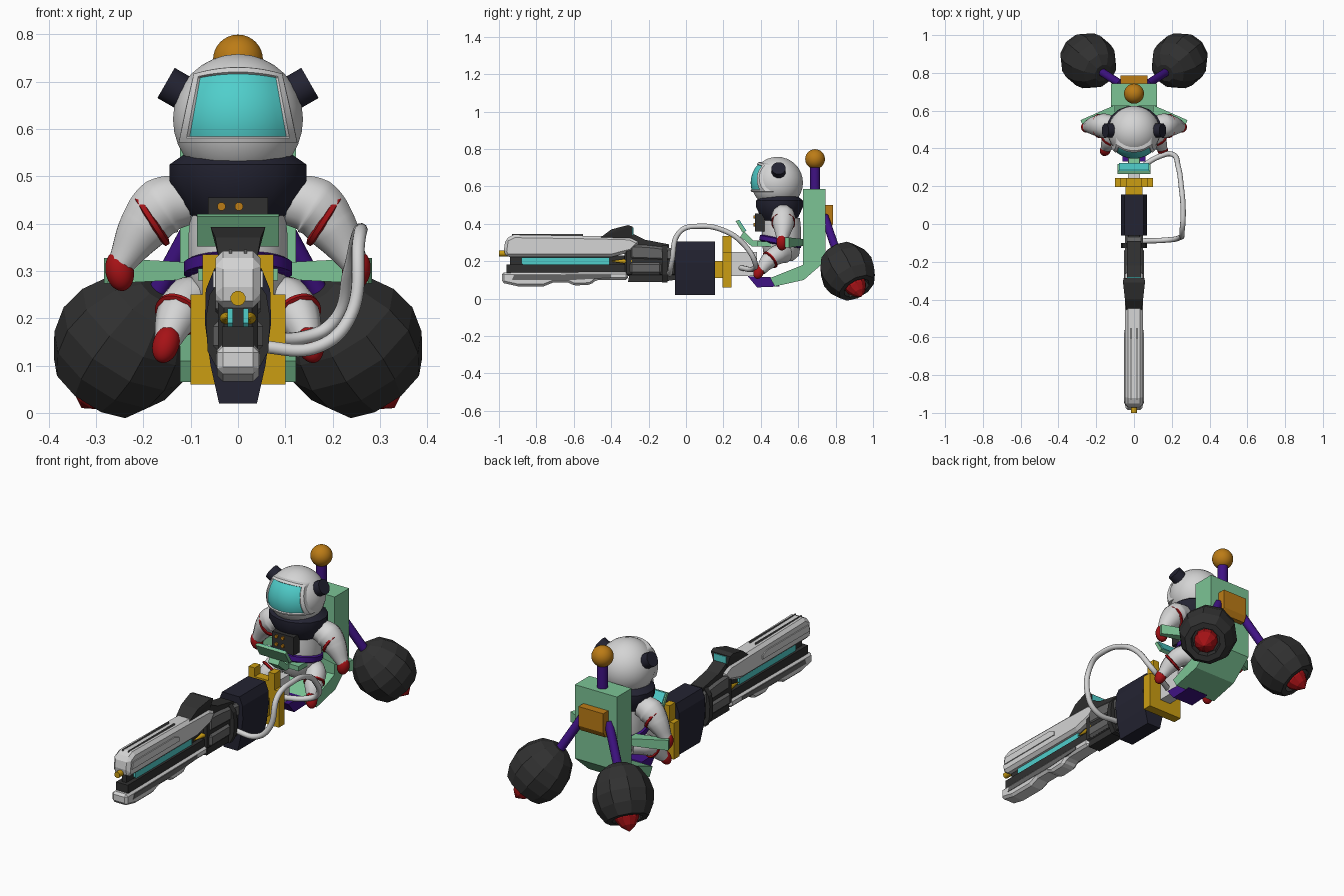
import bpy, bmesh, math
from mathutils import Vector

if "Cube" in bpy.data.objects:
    bpy.data.objects.remove(bpy.data.objects["Cube"])


def material(name, *rgb):
    m = bpy.data.materials.new(name)
    m.use_nodes = True
    m.diffuse_color = (*rgb, 1)
    bsdf = next(n for n in m.node_tree.nodes if n.type == 'BSDF_PRINCIPLED')
    bsdf.inputs["Base Color"].default_value = (*rgb, 1)
    return m


white = material("white", .66, .66, .66)
grey = material("mid grey", .13, .13, .13)
charcoal = material("charcoal", .03, .03, .03)
navy = material("navy", .017, .017, .032)
green = material("mint green", .2, .55, .3)
teal = material("teal", .08, .62, .6)
yellow = material("yellow", .6, .34, .006)
orange = material("orange", .5, .2, .008)
red = material("red", .38, .006, .008)
purple = material("purple", .05, .006, .23)


def finish(name, bm, mats, smooth=0, bevel=0):
    """Turn a bmesh into a named object; smooth is the sharp-edge angle."""
    bmesh.ops.recalc_face_normals(bm, faces=bm.faces)
    me = bpy.data.meshes.new(name)
    bm.to_mesh(me)
    bm.free()
    for m in mats if isinstance(mats, list) else [mats]:
        me.materials.append(m)
    if smooth:
        me.polygons.foreach_set("use_smooth", [True] * len(me.polygons))
        me.set_sharp_from_angle(angle=math.radians(smooth))
    ob = bpy.data.objects.new(name, me)
    bpy.context.collection.objects.link(ob)
    if bevel:
        mod = ob.modifiers.new("Bevel", 'BEVEL')
        mod.width, mod.segments = bevel, 1
    return ob


def prism(name, pts, hw, mat, x=0, bevel=0):
    """Side profile of (y, z) points widened to x - hw .. x + hw."""
    bm = bmesh.new()
    a, b = ([bm.verts.new((x + s * hw, y, z)) for y, z in pts] for s in (-1, 1))
    bm.faces.new(a)
    bm.faces.new(b)
    for i in range(len(pts)):
        j = (i + 1) % len(pts)
        bm.faces.new((a[i], a[j], b[j], b[i]))
    return finish(name, bm, mat, bevel=bevel)


def box(name, hw, y, z, mat, x=0, bevel=0):
    return prism(name, [(y[0], z[0]), (y[1], z[0]), (y[1], z[1]), (y[0], z[1])], hw, mat, x, bevel)


def front_plate(name, pts, y, mat):
    """Front outline of (x, z) points, mirrored, given a depth in y."""
    bm = bmesh.new()
    outline = pts + [(-px, z) for px, z in reversed(pts)]
    a, b = ([bm.verts.new((px, d, z)) for px, z in outline] for d in y)
    bm.faces.new(a)
    bm.faces.new(b)
    for i in range(len(a)):
        j = (i + 1) % len(a)
        bm.faces.new((a[i], a[j], b[j], b[i]))
    return finish(name, bm, mat)


def lathe(name, prof, loc, axis, mat, seg=16, smooth=0, flat_y=1):
    """Spin (radius, height) points about an axis through loc."""
    bm = bmesh.new()
    rot = Vector(axis).to_track_quat('Z', 'Y')
    rings = []
    for r, h in prof:
        rings.append([bm.verts.new(Vector(loc) + rot @ Vector(
            (r * math.cos(t), r * math.sin(t) * flat_y, h)))
            for t in (2 * math.pi * (k + .5) / seg for k in range(seg))])
    for p, q in zip(rings, rings[1:]):
        for i in range(seg):
            j = (i + 1) % seg
            bm.faces.new((p[i], p[j], q[j], q[i]))
    bm.faces.new(rings[0])
    bm.faces.new(rings[-1])
    bmesh.ops.remove_doubles(bm, verts=bm.verts, dist=1e-5)
    return finish(name, bm, mat, smooth)


def rod(name, a, b, r, mat, r2=None, seg=12, smooth=40):
    d = Vector(b) - Vector(a)
    return lathe(name, [(r, 0), (r if r2 is None else r2, d.length)], a, d, mat, seg, smooth)


def ball(name, loc, size, mat, axis=(0, 0, 1)):
    """Ellipsoid: size is (radius, half length along the axis)."""
    prof = [(size[0] * math.sin(math.pi * k / 16), -size[1] * math.cos(math.pi * k / 16)) for k in range(17)]
    return lathe(name, prof, loc, axis, mat, 32, 60)


def tube(name, pts, radii, mat):
    """Smooth tube through points with a radius at each."""
    cu = bpy.data.curves.new(name, 'CURVE')
    cu.dimensions, cu.bevel_depth, cu.bevel_resolution = '3D', 1, 3
    cu.use_fill_caps = True
    sp = cu.splines.new('BEZIER')
    sp.bezier_points.add(len(pts) - 1)
    for bp, p, r in zip(sp.bezier_points, pts, radii):
        bp.co, bp.radius = p, r
        bp.handle_left_type = bp.handle_right_type = 'AUTO'
    cu.materials.append(mat)
    ob = bpy.data.objects.new(name, cu)
    bpy.context.collection.objects.link(ob)


# Seat, antenna and back box
prism("seat", [(.625, .585), (.745, .585), (.745, .2), (.63, .1), (.475, .065), (.45, .11), (.625, .18)], .122, green)
rod("antenna_post", (0, .69, .57), (0, .69, .72), .027, purple)
ball("antenna_ball", (0, .69, .746), (.053, .053), orange)
prism("back_box", [(.74, .37), (.77, .37), (.787, .4), (.787, .5), (.74, .5)], .072, orange)
prism("saddle_nose", [(.33, .12), (.45, .115), (.5, .065), (.38, .06)], .06, purple)

# Engines
for s, side in ((1, "left"), (-1, "right")):
    c, d = Vector((s * .237, .86, .152)), Vector((s * .5, .42, -.76)).normalized()
    lathe(side + "_engine", [(.05, -.145), (.1, -.115), (.137, -.05), (.149, .01), (.137, .07),
                             (.105, .125), (.075, .125), (.07, .09)], c, d, charcoal, 10)
    lathe(side + "_exhaust_cone", [(.06, .085), (.057, .125), (.035, .16), (0, .187)], c, d, red, 10)
    rod(side + "_engine_strut", (s * .07, .74, .44), c - d * .13, .022, purple)

# Tray, armrests and console
prism("tray_stem", [(.29, .33), (.31, .36), (.36, .31), (.46, .31), (.46, .28), (.35, .28)], .03, green)
box("tray", .085, (.38, .47), (.28, .305), green)
prism("console", [(.265, .415), (.28, .42), (.318, .36), (.303, .352)], .087, green)
prism("console_screen", [(.28, .42), (.286, .42), (.324, .362), (.318, .36)], .08, teal)
for s, side in ((1, "left"), (-1, "right")):
    bm = bmesh.new()
    v = [bm.verts.new((s * x, y, .3 + k * h)) for k in (-1, 1)
         for x, y, h in ((.1, .56, .018), (.275, .53, .027), (.283, .55, .027), (.1, .63, .018))]
    bmesh.ops.convex_hull(bm, input=v)
    finish(side + "_armrest", bm, green)

# Pilot: body, collar, head
lathe("torso", [(.06, .2), (.095, .23), (.105, .3), (.105, .38), (.1, .43)], (0, .51, 0), (0, 0, 1), white, 24, 50)
lathe("belt", [(.1, -.02), (.115, -.012), (.115, .012), (.1, .02)], (0, .505, .305), (0, .2, 1), purple, 24, 50)
lathe("collar", [(.095, .41), (.12, .44), (.147, .49), (.147, .525), (.11, .55)],
      (0, .5, 0), (0, 0, 1), navy, 16, 30, .87)
head = Vector((0, .488, .62))
ball("helmet", head, (.138, .138), white)

# Visor: raised rim around a curved pane
us = [-1.22, -1.2, -1.06, -1] + [k / 6 for k in range(-5, 6)] + [1, 1.06, 1.2, 1.22]
n = len(us)
bm, grid = bmesh.new(), []
for i, v in enumerate(us):
    row = []
    for j, u in enumerate(us):
        edge = min(i, j, n - 1 - i, n - 1 - j)
        x, z = u * (.091 - .011 * v), .026 + .062 * v + .008 * (1 - u * u) * max(v, 0)
        r = .132 if edge == 0 else .148 if edge < 3 else .142
        p = Vector((x, -math.sqrt(max(r * r - x * x - z * z, 1e-4)), z))
        row.append(bm.verts.new(head + p))
    grid.append(row)
for i in range(n - 1):
    for j in range(n - 1):
        f = bm.faces.new((grid[i][j], grid[i][j + 1], grid[i + 1][j + 1], grid[i + 1][j]))
        f.material_index = int(3 <= i < n - 4 and 3 <= j < n - 4)
finish("visor", bm, [white, teal], 35)

# Chest pack with lights
box("chest_pack", .063, (.37, .42), (.36, .455), charcoal)
for x in (-.035, .002):
    for z in (.395, .436):
        rod("chest_light", (x, .372, z), (x, .362, z), .009, orange)

# Ear pods and limbs
for s, side in ((1, "left"), (-1, "right")):
    rod(side + "_ear_pod", (s * .105, .495, .67), (s * .152, .495, .697), .038, navy)
    tube(side + "_arm", [(s * .11, .52, .45), (s * .16, .52, .435), (s * .2, .52, .39), (s * .247, .515, .315)],
         [.055, .066, .056, .03], white)
    lathe(side + "_arm_band", [(.054, -.009), (.064, -.005), (.064, .005), (.054, .009)],
          (s * .183, .52, .408), (s * .85, 0, -.55), red, 24, 60)
    ball(side + "_glove", (s * .25, .513, .3), (.03, .043), red, (s * .2, 0, 1))
    tube(side + "_leg", [(s * .06, .53, .24), (s * .105, .49, .235), (s * .13, .44, .2), (s * .15, .4, .15)],
         [.05, .052, .045, .028], white)
    lathe(side + "_leg_band", [(.042, -.008), (.052, -.004), (.052, .004), (.042, .008)],
          (s * .126, .45, .208), (s * .35, -.65, -.55), red, 24, 60)
    ball(side + "_boot", (s * .152, .39, .145), (.028, .042), red, (s * .25, -.3, -.8))

# Gun mount
box("mount_arm", .032, (.24, .38), (.12, .25), white)
front_plate("mount_plate", [(.1, .06), (.1, .25), (.075, .25), (.075, .335), (.04, .335), (.04, .29)], (.195, .243), yellow)
box("mount_hub", .045, (.15, .2), (.11, .2), yellow)
front_plate("gun_drum", [(.04, .02), (.058, .1), (.07, .19), (.068, .26), (.05, .305)], (-.06, .155), navy)

# Gun receiver
box("receiver_core", .042, (-.33, -.05), (.12, .27), charcoal, bevel=.012)
box("receiver_lower", .053, (-.3, -.13), (.13, .195), grey, bevel=.012)
prism("receiver_upper", [(-.3, .21), (-.3, .29), (-.2, .285), (-.03, .265), (-.03, .2)], .048, grey, bevel=.012)
prism("receiver_spine", [(-.34, .3), (-.28, .345), (-.22, .315), (-.09, .29), (-.09, .26), (-.3, .26)], .036, charcoal)
front_plate("receiver_ring", [(.04, .085), (.064, .13), (.068, .2), (.06, .25), (.035, .285)], (-.128, -.1), charcoal)
prism("receiver_foot", [(-.31, .09), (-.3, .14), (-.06, .14), (-.06, .1), (-.13, .09)], .035, charcoal)

# Scope, flared at the top
bm = bmesh.new()
vs = [bm.verts.new((s * x, y, z)) for s in (-1, 1) for x, y, z in (
    (.04, -.46, .325), (.048, -.40, .37), (.058, -.31, .393), (.056, -.285, .385), (.036, -.285, .32), (.036, -.44, .315))]
bmesh.ops.convex_hull(bm, input=vs)
finish("scope", bm, charcoal)
box("scope_screen", .036, (-.287, -.281), (.33, .38), teal)

# Barrels
prism("upper_barrel", [(-.975, .25), (-.965, .32), (-.92, .342), (-.48, .335), (-.3, .33), (-.24, .3), (-.29, .25),
                       (-.4, .222), (-.96, .222)], .048, white, bevel=.018)
prism("lower_barrel", [(-.985, .14), (-.985, .085), (-.9, .066), (-.76, .066), (-.71, .086), (-.63, .086), (-.6, .07),
                       (-.51, .074), (-.48, .1), (-.31, .1), (-.31, .145)], .044, white, bevel=.012)
box("lower_rail", .034, (-.96, -.3), (.135, .182), charcoal)
box("inner_rail", .012, (-.94, -.3), (.17, .23), charcoal)
teeth = [(-.86 + .025 * k, .168 + .008 * (k % 2)) for k in range(9)]
prism("energy_core", [(-.88, .22), (-.88, .19)] + teeth + [(-.41, .18), (-.41, .22)], .022, teal)
for s in (-1, 1):
    prism("upper_side_panel", [(-.95, .265), (-.94, .3), (-.6, .3), (-.56, .285), (-.56, .265)], .003, white, s * .05)
    prism("lower_side_panel", [(-.93, .1), (-.92, .125), (-.4, .13), (-.4, .112), (-.6, .1)], .003, grey, s * .043)
    box("top_groove", .003, (-.93, -.55), (.33, .345), grey, s * .016)
    rod("spark_cone", (s * .025, -.29, .2), (s * .025, -.4, .2), .018, yellow, .002)
rod("muzzle_tip", (0, -.94, .242), (0, -1, .242), .016, yellow)

# Hose from the receiver over to the mount
hose = [(.04, -.09, .14), (.17, -.085, .14), (.235, -.075, .2), (.255, -.03, .36), (.26, .08, .387),
        (.25, .2, .365), (.235, .3, .3), (.2, .37, .19), (.14, .36, .16), (.02, .29, .165)]
tube("hose", hose, [.014] * len(hose), white)
